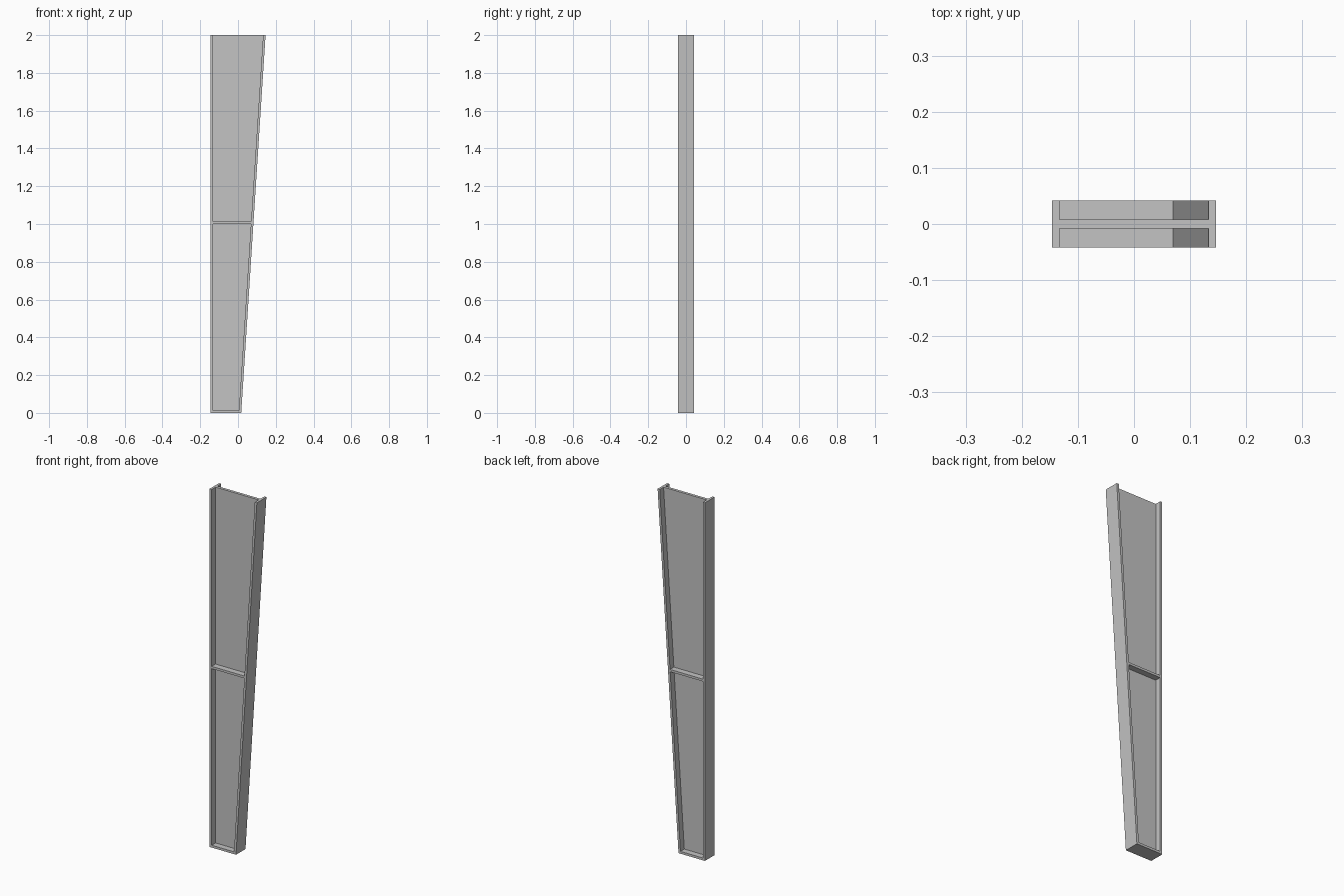
import bpy
import bmesh

cube = bpy.data.objects.get("Cube")
if cube:
    bpy.data.objects.remove(cube, do_unlink=True)

steel = bpy.data.materials.new("grey_steel")
steel.use_nodes = True
GREY = (0.55, 0.55, 0.55, 1)
steel.diffuse_color = GREY
steel.node_tree.nodes["Principled BSDF"].inputs["Base Color"].default_value = GREY

HEIGHT = 2.0
DEPTH = 0.042       # half depth of the flanges
WEB = 0.008         # half thickness of the web
PLATE = 0.013       # plate thickness
OUTER = 0.146       # half width at the top
FOOT = 0.017        # outer edge of the sloped flange at the base
LEFT = -OUTER + PLATE


def slope(z):
    """Inner face of the sloped flange at height z."""
    return FOOT + (OUTER - FOOT) * z / HEIGHT - PLATE


def plate(name, outline, y0, y1):
    """Extrude an x-z outline from y0 to y1."""
    bm = bmesh.new()
    face = bm.faces.new([bm.verts.new((x, y0, z)) for x, z in outline])
    out = bmesh.ops.extrude_face_region(bm, geom=[face])
    verts = [v for v in out["geom"] if isinstance(v, bmesh.types.BMVert)]
    bmesh.ops.translate(bm, verts=verts, vec=(0, y1 - y0, 0))
    bmesh.ops.recalc_face_normals(bm, faces=bm.faces)
    mesh = bpy.data.meshes.new(name)
    bm.to_mesh(mesh)
    bm.free()
    mesh.materials.append(steel)
    obj = bpy.data.objects.new(name, mesh)
    bpy.context.collection.objects.link(obj)


def between(z0, z1):
    """Outline of the space between the flanges from z0 to z1."""
    return [(LEFT, z0), (slope(z0), z0), (slope(z1), z1), (LEFT, z1)]


# Upright and sloped flanges
plate("straight_flange", [(-OUTER, 0), (LEFT, 0), (LEFT, HEIGHT), (-OUTER, HEIGHT)], -DEPTH, DEPTH)
plate("sloped_flange", [(slope(0), 0), (FOOT, 0), (OUTER, HEIGHT), (slope(HEIGHT), HEIGHT)], -DEPTH, DEPTH)

# Central web
plate("web", between(0, HEIGHT), -WEB, WEB)

# Stiffeners on both sides of the web, at the base and at mid height
for label, z in (("base", 0), ("middle", 0.999)):
    plate(label + "_stiffener_front", between(z, z + PLATE), -DEPTH, -WEB)
    plate(label + "_stiffener_back", between(z, z + PLATE), WEB, DEPTH)
